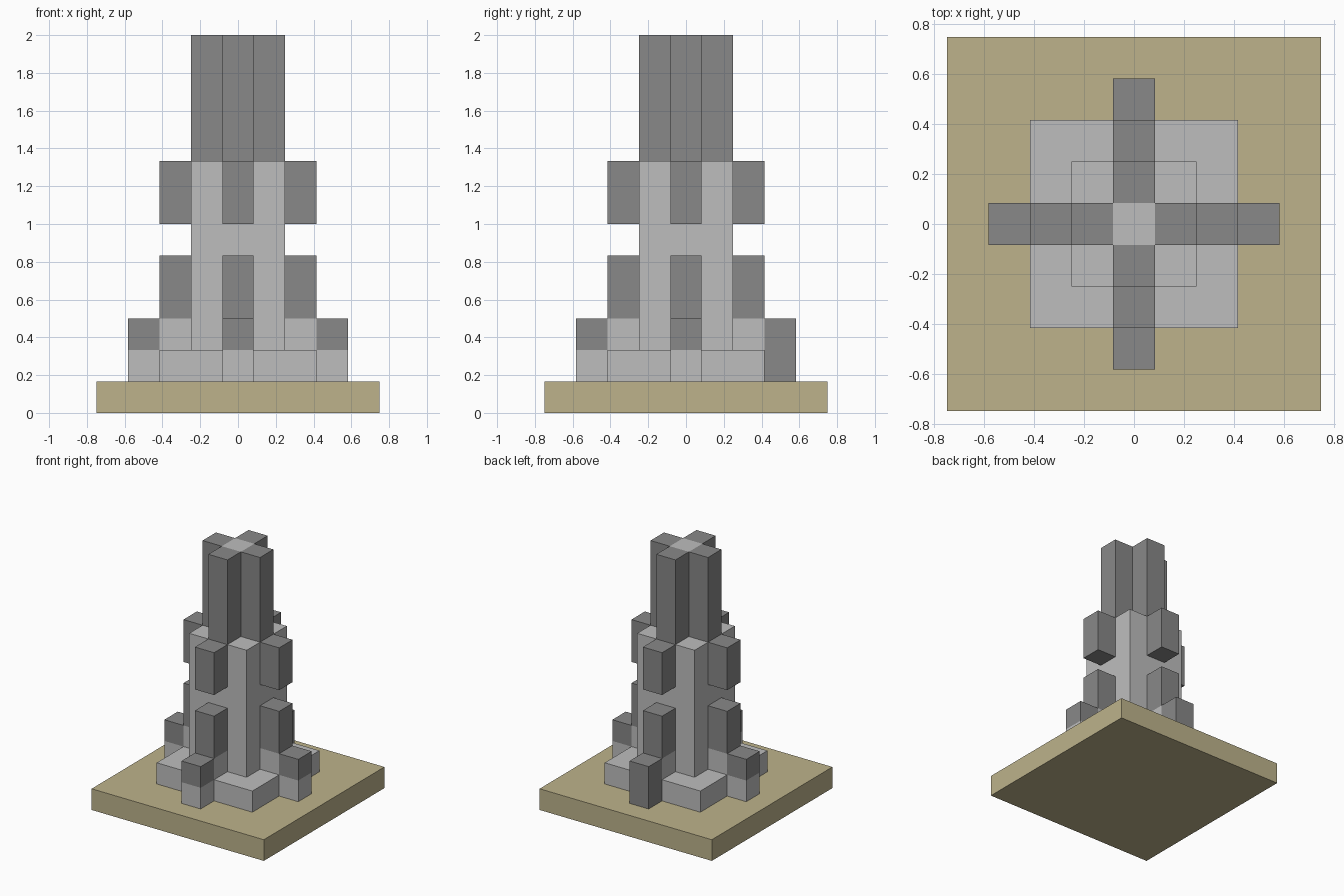
import bpy
import bmesh
from mathutils import Vector, Matrix

U = 1 / 6  # block size

cube = bpy.data.objects.get("Cube")
if cube:
    bpy.data.objects.remove(cube, do_unlink=True)


def make_material(name, rgb):
    mat = bpy.data.materials.new(name)
    mat.use_nodes = True
    color = (*rgb, 1)
    mat.diffuse_color = color
    mat.node_tree.nodes["Principled BSDF"].inputs["Base Color"].default_value = color
    return mat


sand = make_material("sand", (0.51, 0.45, 0.26))
light_stone = make_material("light_stone", (0.515, 0.515, 0.515))
dark_stone = make_material("dark_stone", (0.246, 0.246, 0.246))


def block(name, mat, width, bottom, top, center=Vector((0, 0))):
    """Square block, measured in block units."""
    bm = bmesh.new()
    size = Vector((width, width, top - bottom)) * U
    middle = Vector((center.x, center.y, (bottom + top) / 2)) * U
    bmesh.ops.create_cube(bm, size=1, matrix=Matrix.LocRotScale(middle, None, size))
    mesh = bpy.data.meshes.new(name)
    bm.to_mesh(mesh)
    bm.free()
    mesh.materials.append(mat)
    obj = bpy.data.objects.new(name, mesh)
    bpy.context.collection.objects.link(obj)
    return obj


# Ground slab, plinth, tower and spire core
block("ground_slab", sand, 9, 0, 1)
block("plinth", light_stone, 5, 1, 2)
block("tower", light_stone, 3, 2, 8)
block("spire_core", light_stone, 1, 8, 12)

# Buttresses and spire arms on the four sides
sides = {"front": (0, -1), "back": (0, 1), "left": (1, 0), "right": (-1, 0)}
for side, direction in sides.items():
    d = Vector(direction)
    foot_mat = dark_stone if side == "back" else light_stone
    block(side + "_buttress_foot", foot_mat, 1, 1, 2, d * 3)
    block(side + "_buttress_cap", dark_stone, 1, 2, 3, d * 3)
    block(side + "_lower_pier_base", light_stone, 1, 2, 3, d * 2)
    block(side + "_lower_pier", dark_stone, 1, 3, 5, d * 2)
    block(side + "_upper_pier", dark_stone, 1, 6, 8, d * 2)
    block(side + "_spire_arm", dark_stone, 1, 8, 12, d)
